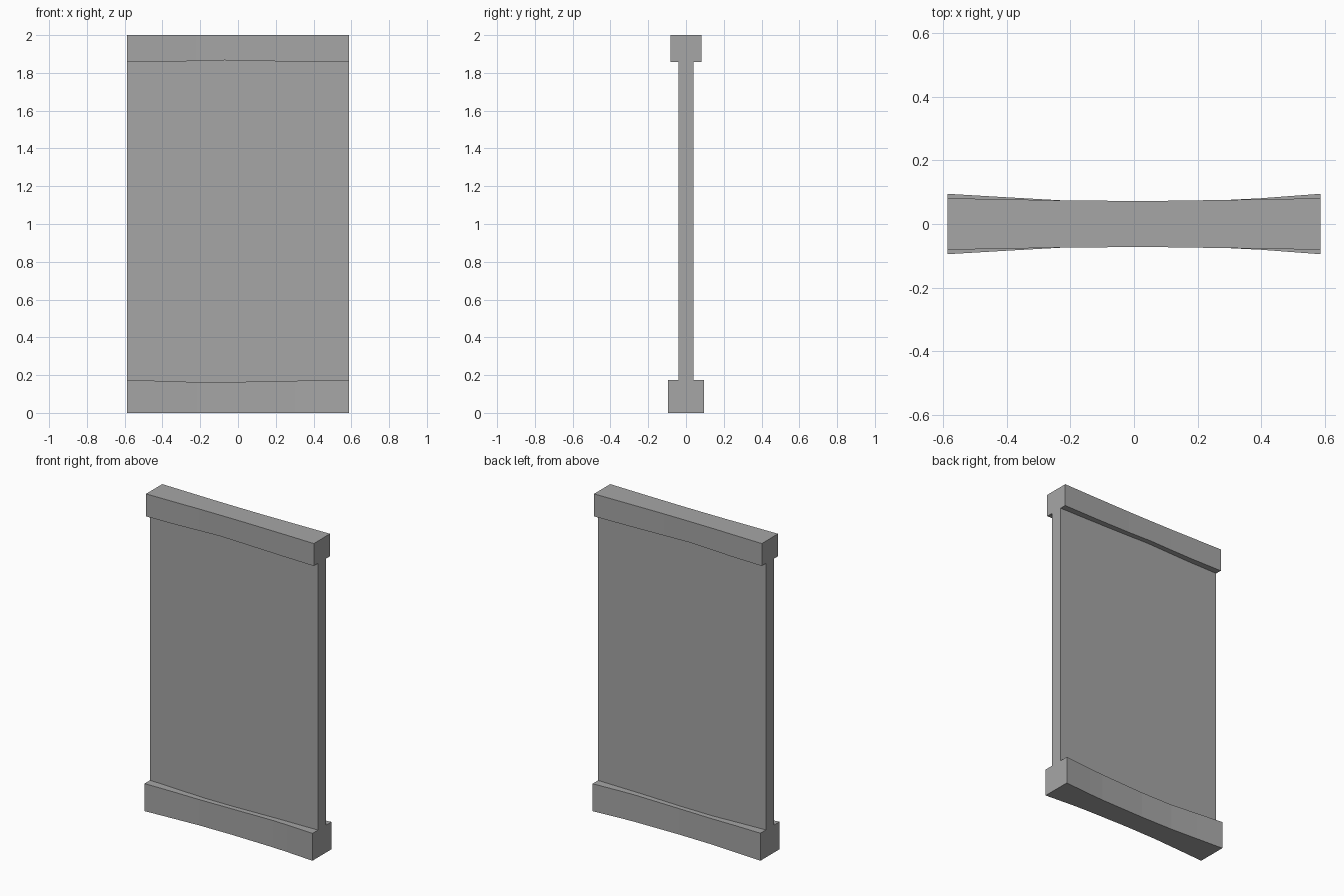
import bpy
import bmesh

cube = bpy.data.objects.get("Cube")
if cube:
    bpy.data.objects.remove(cube, do_unlink=True)

grey = bpy.data.materials.new("plain_grey")
grey.use_nodes = True
colour = (0.38, 0.38, 0.38, 1)
grey.diffuse_color = colour
grey.node_tree.nodes["Principled BSDF"].inputs["Base Color"].default_value = colour


def loft(name, sections):
    """Sweep a rectangle along x; each section is (x, half depth, bottom, top)."""
    bm = bmesh.new()
    rings = []
    for x, d, low, high in sections:
        corners = ((-d, low), (d, low), (d, high), (-d, high))
        rings.append([bm.verts.new((x, y, z)) for y, z in corners])
    for a, b in zip(rings, rings[1:]):
        for i in range(4):
            j = (i + 1) % 4
            bm.faces.new((a[i], a[j], b[j], b[i]))
    bm.faces.new(rings[0])
    bm.faces.new(rings[-1])
    bmesh.ops.recalc_face_normals(bm, faces=bm.faces)
    mesh = bpy.data.meshes.new(name)
    bm.to_mesh(mesh)
    bm.free()
    mesh.materials.append(grey)
    obj = bpy.data.objects.new(name, mesh)
    bpy.context.collection.objects.link(obj)


W = 0.587

# Thin flat panel between the rails
loft("panel", [(x, 0.04, 0.15, 1.88) for x in (-W, W)])

# Worn base rail, waisted and dipped toward the middle
base = [(-W, 0.095, 0.174), (-0.4, 0.084, 0.169), (-0.22, 0.074, 0.163),
        (0, 0.071, 0.164), (0.3, 0.076, 0.17), (0.4, 0.081, 0.171),
        (W, 0.095, 0.173)]
loft("base_rail", [(x, d, 0, h) for x, d, h in base])

# Lighter top rail with a slightly arched underside
top = [(-W, 0.081, 1.858), (-0.37, 0.077, 1.859), (-0.22, 0.074, 1.863),
       (-0.07, 0.073, 1.867), (0.1, 0.073, 1.863), (0.38, 0.077, 1.859),
       (W, 0.081, 1.858)]
loft("top_rail", [(x, d, low, 2) for x, d, low in top])
